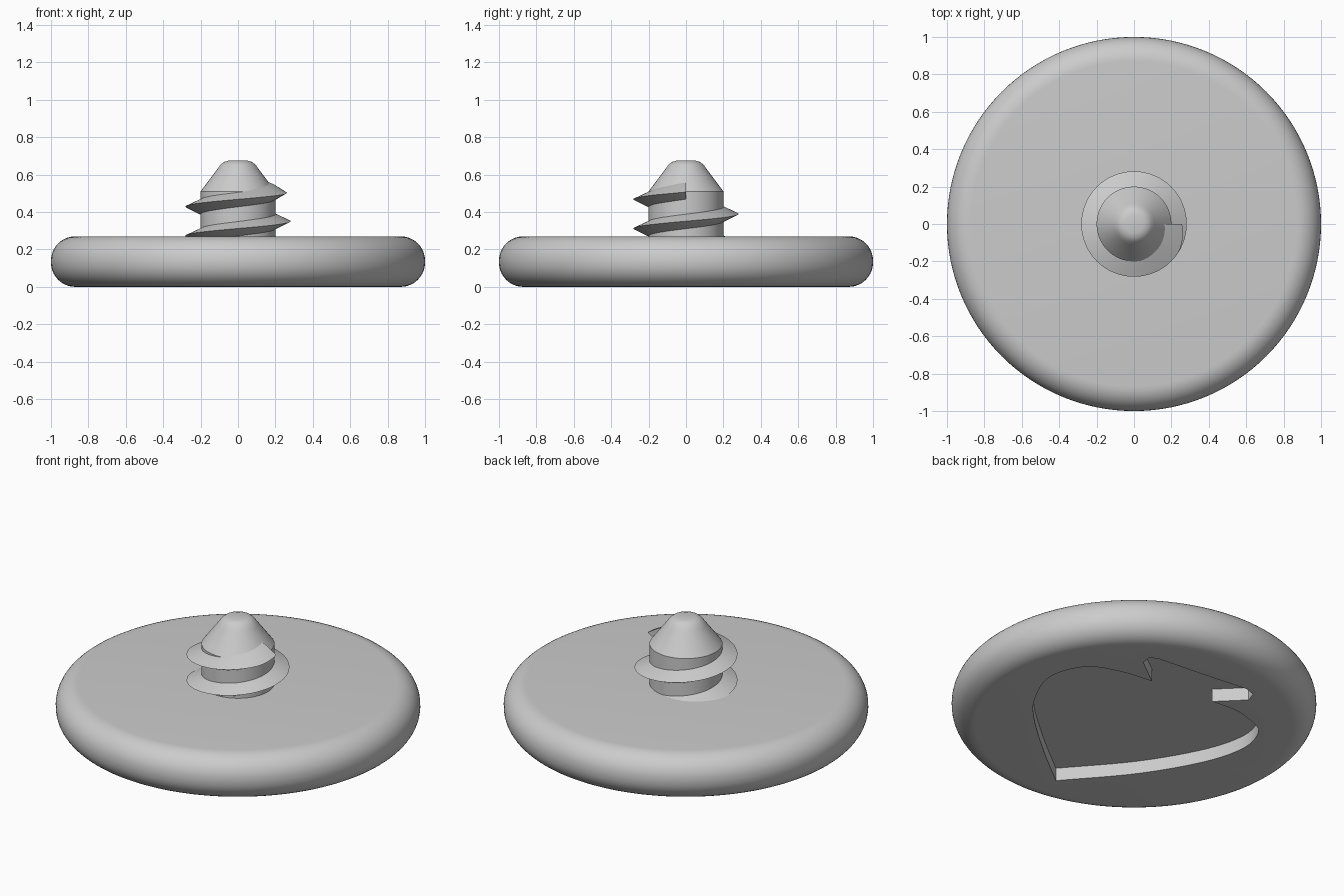
import bpy
import bmesh
from math import cos, sin, pi, sqrt
from mathutils import Vector

cube = bpy.data.objects.get("Cube")
if cube:
    bpy.data.objects.remove(cube, do_unlink=True)

GREY = (0.6, 0.6, 0.6, 1)
material = bpy.data.materials.new("plain grey")
material.use_nodes = True
material.diffuse_color = GREY
material.node_tree.nodes["Principled BSDF"].inputs["Base Color"].default_value = GREY


def make_object(name, bm):
    bmesh.ops.recalc_face_normals(bm, faces=bm.faces)
    mesh = bpy.data.meshes.new(name)
    bm.to_mesh(mesh)
    bm.free()
    mesh.materials.append(material)
    obj = bpy.data.objects.new(name, mesh)
    bpy.context.collection.objects.link(obj)
    return obj


def smooth(obj, angle):
    bpy.ops.object.select_all(action="DESELECT")
    obj.select_set(True)
    bpy.context.view_layer.objects.active = obj
    bpy.ops.object.shade_smooth_by_angle(angle=angle)


def skin(bm, sections, closed_profile=False, closed_path=False):
    """Join rows of points with quads."""
    rows = [[bm.verts.new(p) for p in s] for s in sections]
    n, m = len(rows), len(rows[0])
    for i in range(n if closed_path else n - 1):
        a, b = rows[i], rows[(i + 1) % n]
        for j in range(m if closed_profile else m - 1):
            k = (j + 1) % m
            bm.faces.new((a[j], a[k], b[k], b[j]))
    return rows


def lathe(name, profile, segments):
    """Turn an (r, z) profile around z and cap both ends."""
    bm = bmesh.new()
    turns = [2 * pi * i / segments for i in range(segments)]
    rows = skin(bm, [[(r * cos(t), r * sin(t), z) for r, z in profile]
                     for t in turns], closed_path=True)
    bm.faces.new([row[0] for row in rows])
    bm.faces.new([row[-1] for row in rows])
    return make_object(name, bm)


def spline(points, steps=6):
    """Smooth a run of points, leaving out the last one."""
    pts = [Vector(p) for p in points]
    pts = [2 * pts[0] - pts[1]] + pts + [2 * pts[-1] - pts[-2]]
    out = []
    for a, b, c, d in zip(pts, pts[1:], pts[2:], pts[3:]):
        for i in range(steps):
            t = i / steps
            out.append(b + (c - a) * t / 2
                       + (a - 2.5 * b + 2 * c - d / 2) * t ** 2
                       + (1.5 * (b - c) + (d - a) / 2) * t ** 3)
    return out


# Round base with rolled rim
HEIGHT, ROUND = 0.27, 0.13
arc = [pi / 2 * i / 10 for i in range(11)]
rim = [(1 - ROUND + ROUND * sin(a), ROUND - ROUND * cos(a)) for a in arc]
rim += [(r, HEIGHT - z) for r, z in reversed(rim)]
base = lathe("base_disc", rim, 128)

# Sunken outline in the underside, laid out along the diagonals
jaw = [(-.48, -.57), (-.02, -.53), (.36, -.43), (.58, -.30), (.67, -.15),
       (.66, -.05), (.58, .10), (.45, .22)]
muzzle = [(.45, .22), (.65, .22), (.68, .28), (.65, .34), (.45, .50),
          (.20, .71), (.15, .73), (.11, .68)]
crown = [(.14, .47), (-.02, .59), (-.21, .66), (-.41, .57), (-.51, .36),
         (-.54, .14), (-.52, -.22), (-.48, -.57)]
outline = spline(jaw) + muzzle + spline(crown)
flat = [((q - p) / sqrt(2), (q + p) / sqrt(2)) for p, q in outline]
bm = bmesh.new()
low, high = skin(bm, [[(x, y, z) for x, y in flat] for z in (-.1, .078)],
                 closed_profile=True)
bm.faces.new(low)
bm.faces.new(high)
cutter = make_object("recess_cutter", bm)
cutter.hide_render = True

cut = base.modifiers.new("recess", "BOOLEAN")
cut.operation = "DIFFERENCE"
cut.solver = "EXACT"
cut.object = cutter
bpy.context.view_layer.objects.active = base
bpy.ops.object.modifier_apply(modifier=cut.name)
bpy.data.objects.remove(cutter, do_unlink=True)
smooth(base, pi / 6)

# Screw shaft with blunt conical tip
tip = [(.2, .2), (.2, .51), (.11, .63), (.095, .652), (.075, .668), (.05, .675)]
smooth(lathe("screw_shaft", tip, 64), pi / 6)

# Right-handed thread ending in a slightly tapered open face
PITCH, END, STEPS = 0.156, 0.507, 64
sections = []
for i in range(int(-2 * STEPS), 1):
    turn = i / STEPS
    t, z = 2 * pi * turn, END + PITCH * turn
    outer = .282 - .025 * max(0, 1 + turn * 12)
    ridge = [(outer, z), (.19, z + .042), (.13, z + .065),
             (.13, z - .045), (.19, z - .045)]
    sections.append([(r * cos(t), r * sin(t), h) for r, h in ridge])
bm = bmesh.new()
rows = skin(bm, sections, closed_profile=True)
bm.faces.new(rows[0])
bm.faces.new(rows[-1])
smooth(make_object("screw_thread", bm), pi / 6)
